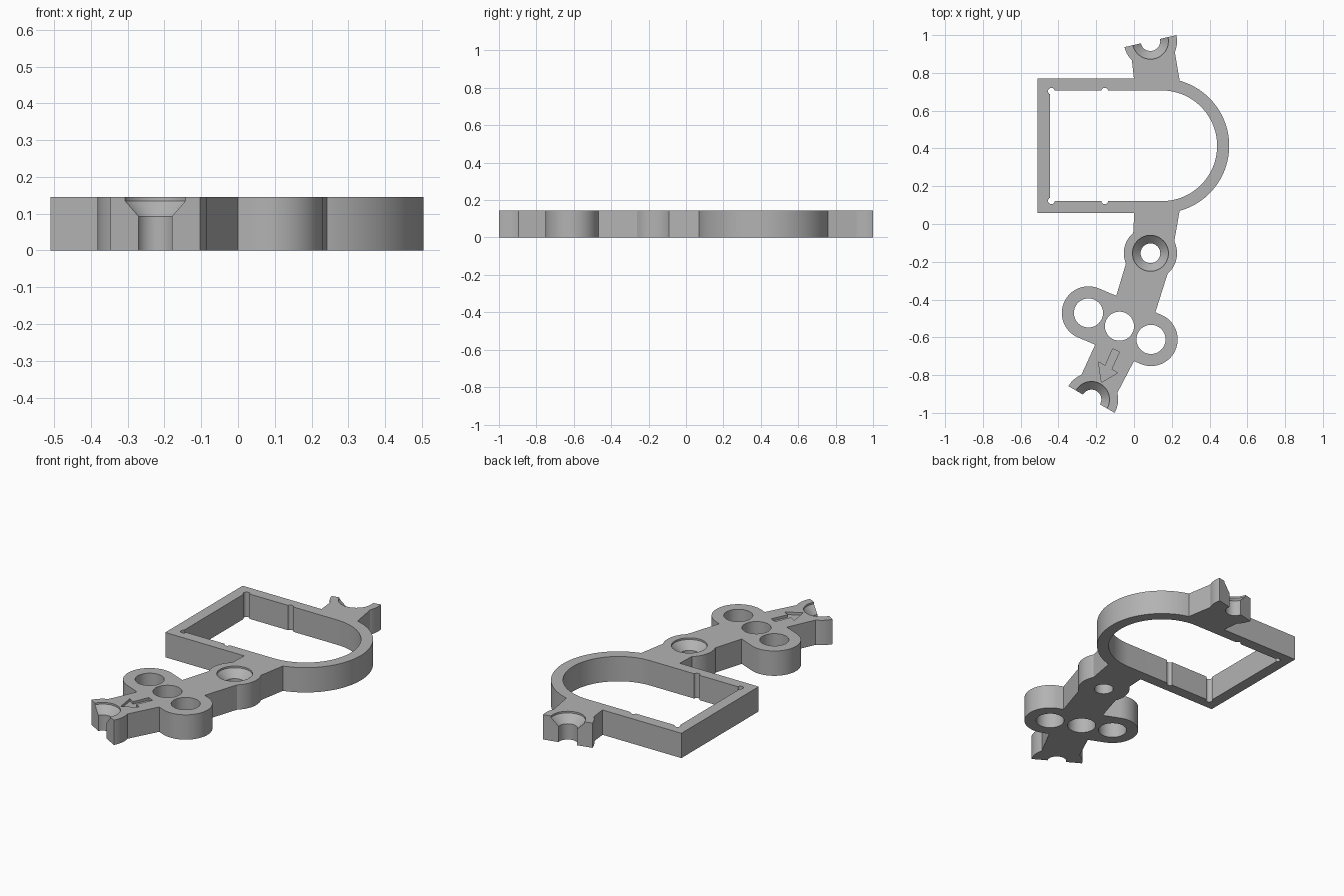
import bpy, bmesh
from math import sin, cos, pi, radians

H = 0.145          # plate thickness
R = 0.141          # boss radius
PAD = 0.05         # overshoot of cutters

default = bpy.data.objects.get("Cube")
if default:
    bpy.data.objects.remove(default, do_unlink=True)

grey = bpy.data.materials.new("plain grey")
grey.use_nodes = True
colour = (0.45, 0.45, 0.45, 1)
grey.diffuse_color = colour
grey.node_tree.nodes["Principled BSDF"].inputs["Base Color"].default_value = colour


def arc(c, r, start=0, end=360, n=64):
    """Points along an arc; a full turn leaves out the repeated end point."""
    steps = n if end - start == 360 else n + 1
    turn = [radians(start + (end - start) * i / n) for i in range(steps)]
    return [(c[0] + r * cos(a), c[1] + r * sin(a)) for a in turn]


def solid(name, rings):
    """Stack outlines of equal point count: rings = [(points, z), ...]."""
    bm = bmesh.new()
    loops = [[bm.verts.new((x, y, z)) for x, y in pts] for pts, z in rings]
    n = len(loops[0])
    bm.faces.new(loops[0][::-1])
    bm.faces.new(loops[-1])
    for low, high in zip(loops, loops[1:]):
        for i in range(n):
            j = (i + 1) % n
            bm.faces.new((low[i], low[j], high[j], high[i]))
    bmesh.ops.recalc_face_normals(bm, faces=bm.faces)
    mesh = bpy.data.meshes.new(name)
    bm.to_mesh(mesh)
    bm.free()
    mesh.materials.append(grey)
    obj = bpy.data.objects.new(name, mesh)
    bpy.context.collection.objects.link(obj)
    return obj


def plate(name, pts):
    return solid(name, [(pts, 0), (pts, H)])


def cutter(name, pts, low=-PAD):
    return solid(name, [(pts, low), (pts, H + PAD)])


def combine(body, tool, operation):
    mod = body.modifiers.new(operation, 'BOOLEAN')
    mod.operation = operation
    mod.solver = 'EXACT'
    mod.object = tool
    bpy.context.view_layer.objects.active = body
    bpy.ops.object.modifier_apply(modifier=mod.name)
    bpy.data.objects.remove(tool, do_unlink=True)


def d_outline(left, r):
    c = (0.147, 0.414)
    return arc(c, r, -90, 90) + [(left, c[1] + r), (left, c[1] - r)]


def countersink(c):
    return solid("countersink", [(arc(c, r), z) for r, z in (
        (0.052, -PAD), (0.052, 0.092), (0.095, 0.135), (0.095, H + PAD))])


def end_cut(c, angle):
    """Block that removes everything beyond a line through c."""
    u = (cos(radians(angle)), sin(radians(angle)))
    box = [(-0.3, 0), (0.3, 0), (0.3, 0.3), (-0.3, 0.3)]
    return cutter("end_cut", [(c[0] + a * u[0] - b * u[1],
                               c[1] + a * u[1] + b * u[0]) for a, b in box])


# Centres of the screw bosses and of the three-hole bar
top_screw, mid_screw, end_screw = (0.087, 0.968), (0.087, -0.155), (-0.225, -0.929)
bar_holes = [(-0.241, -0.471), (-0.077, -0.541), (0.09, -0.611)]

# D-shaped frame, straps, bosses and bar
body = plate("bracket_plate", d_outline(-0.51, 0.357))
bar = arc(bar_holes[0], R, 67, 247) + arc(bar_holes[2], R, 247, 427)
additions = [
    plate("top_strap", [(0.003, 0.74), (0.245, 0.74), (0.205, 0.975), (-0.018, 0.93)]),
    plate("neck", [(0.003, 0.09), (-0.01, -0.155), (0.202, -0.155), (0.245, 0.09)]),
    plate("upper_strap", [(-0.025, -0.15), (-0.13, -0.5), (0.09, -0.54), (0.198, -0.2)]),
    plate("lower_strap", [(-0.16, -0.54), (-0.3, -0.845), (-0.115, -0.945), (0.05, -0.63)]),
    plate("three_hole_bar", bar),
] + [plate("screw_boss", arc(c, R)) for c in (top_screw, mid_screw, end_screw)]
for part in additions:
    combine(body, part, 'UNION')

# Openings, countersinks, angled ends and corner reliefs
cuts = [cutter("frame_opening", d_outline(-0.445, 0.293)),
        end_cut(top_screw, 13), end_cut(end_screw, 150)]
cuts += [cutter("bar_hole", arc(c, 0.077)) for c in bar_holes]
cuts += [countersink(c) for c in (top_screw, mid_screw, end_screw)]
cuts += [cutter("relief", arc((x, y), 0.018, n=24))
         for x in (-0.437, -0.155) for y in (0.123, 0.703)]

# Shallow direction arrow
arrow = [(-0.113, -0.661), (-0.153, -0.751), (-0.188, -0.73), (-0.172, -0.838),
         (-0.087, -0.788), (-0.119, -0.769), (-0.077, -0.677)]
cuts.append(cutter("arrow_recess", arrow, H - 0.015))
for tool in cuts:
    combine(body, tool, 'DIFFERENCE')

bpy.ops.object.select_all(action='DESELECT')
body.select_set(True)
bpy.context.view_layer.objects.active = body
bpy.ops.object.shade_smooth_by_angle(angle=radians(30))
